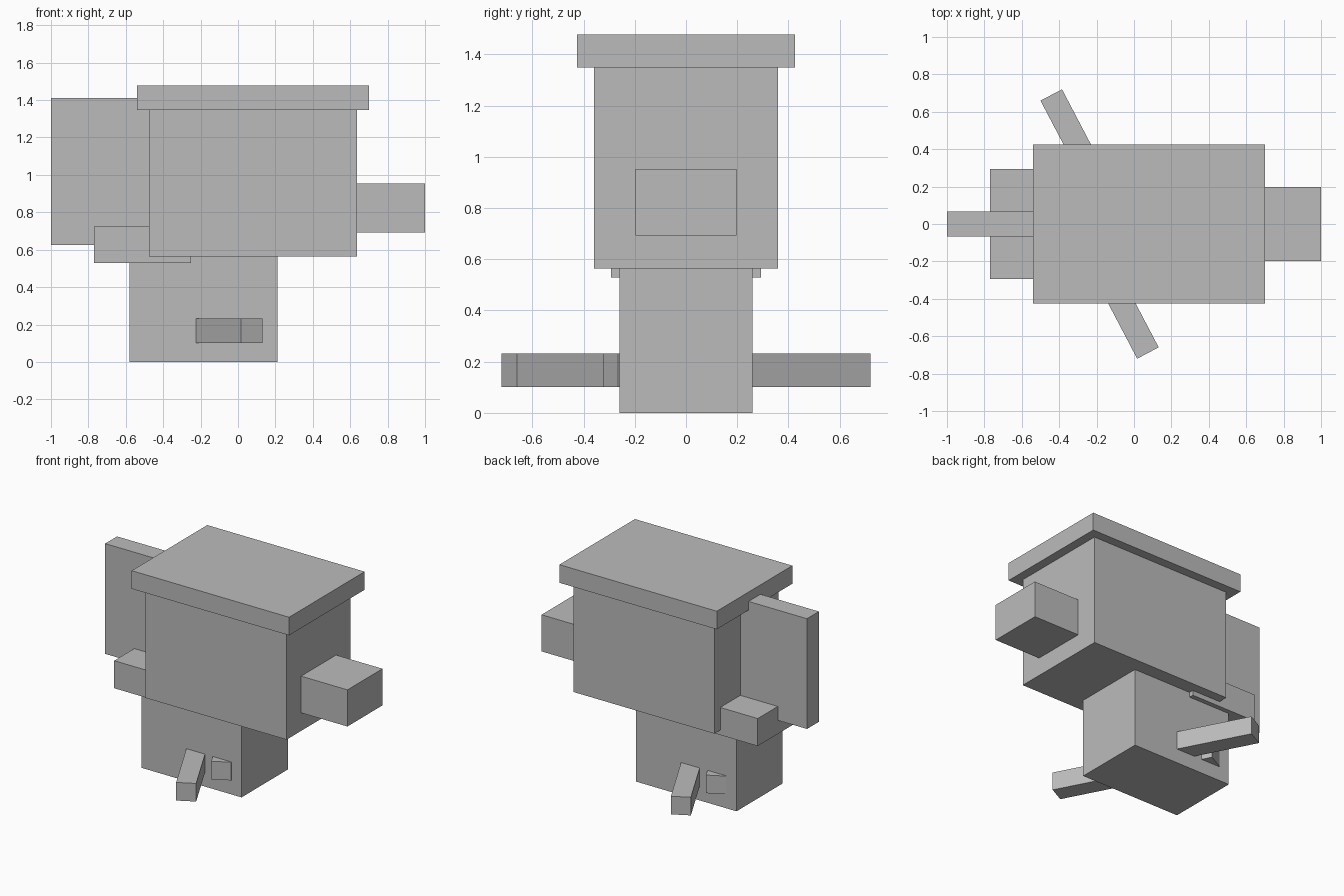
import bpy
import math
from mathutils import Matrix, Vector

cube = bpy.data.objects.get("Cube")
if cube:
    bpy.data.objects.remove(cube, do_unlink=True)

# Single plain grey
GREY = (0.5, 0.5, 0.5, 1.0)
grey = bpy.data.materials.new("plain_grey")
grey.use_nodes = True
grey.diffuse_color = GREY
grey.node_tree.nodes["Principled BSDF"].inputs["Base Color"].default_value = GREY


def box(name, x, y, z, yaw=0.0):
    """Box from (min, max) ranges, turned about its own vertical axis."""
    lo, hi = Vector((x[0], y[0], z[0])), Vector((x[1], y[1], z[1]))
    centre, size = (lo + hi) / 2, hi - lo
    bpy.ops.mesh.primitive_cube_add(size=1, location=centre)
    obj = bpy.context.object
    obj.name = obj.data.name = name
    obj.data.transform(Matrix.Diagonal((*size, 1)))
    obj.rotation_euler.z = yaw
    obj.data.materials.append(grey)
    return obj


# Trunk and head
box("body", (-0.58, 0.21), (-0.26, 0.26), (0.0, 0.57))
box("head", (-0.475, 0.635), (-0.36, 0.36), (0.563, 1.348))
box("lid", (-0.54, 0.70), (-0.425, 0.425), (1.348, 1.477))

# Parts sticking out of the head
box("snout", (0.5, 1.0), (-0.197, 0.197), (0.692, 0.953))
box("rear_fin", (-1.0, -0.4), (-0.067, 0.067), (0.625, 1.41))
box("rear_block", (-0.77, -0.25), (-0.293, 0.293), (0.528, 0.724))

# Two parallel slanted bars that run through the body
for name, side in (("front_arm", -1), ("back_arm", 1)):
    cx, cy = -0.184, side * 0.1975
    box(name, (cx - 0.065, cx + 0.065), (cy - 0.556, cy + 0.556),
        (0.102, 0.231), math.radians(27.7))
